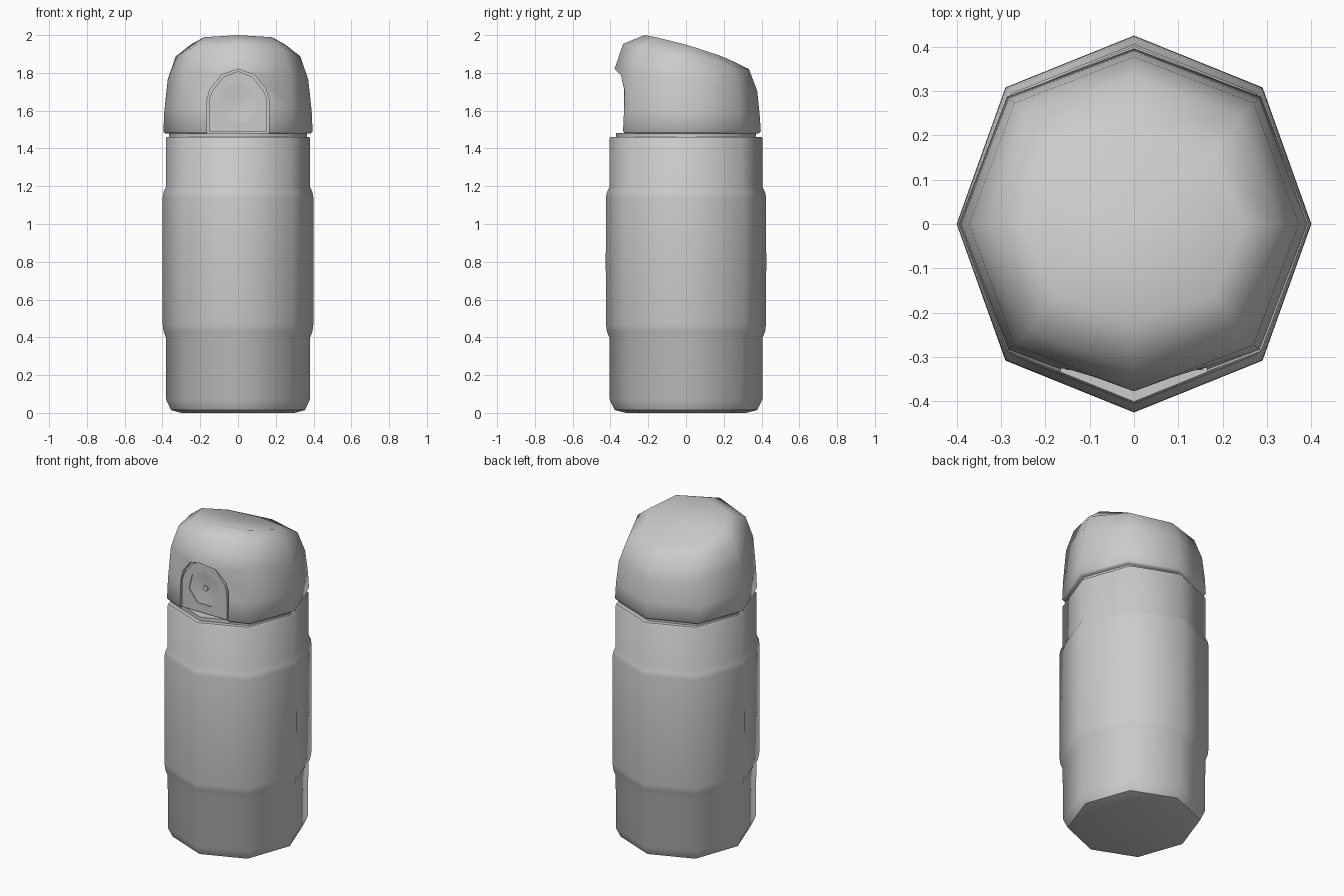
import bpy, bmesh, math

if "Cube" in bpy.data.objects:
    bpy.data.objects.remove(bpy.data.objects["Cube"])


def loft(name, rings, poke_end=False):
    """Skin a stack of equal-length point rings and cap both ends."""
    bm = bmesh.new()
    loops = [[bm.verts.new(p) for p in ring] for ring in rings]
    n = len(loops[0])
    for a, b in zip(loops, loops[1:]):
        for i in range(n):
            j = (i + 1) % n
            bm.faces.new((a[i], a[j], b[j], b[i]))
    bm.faces.new(loops[0])
    end = bm.faces.new(loops[-1])
    if poke_end:
        bmesh.ops.poke(bm, faces=[end])
    bmesh.ops.recalc_face_normals(bm, faces=bm.faces[:])
    mesh = bpy.data.meshes.new(name)
    bm.to_mesh(mesh)
    bm.free()
    ob = bpy.data.objects.new(name, mesh)
    bpy.context.collection.objects.link(ob)
    return ob


def activate(ob):
    bpy.ops.object.select_all(action='DESELECT')
    ob.select_set(True)
    bpy.context.view_layer.objects.active = ob


def cut(ob, cutter):
    mod = ob.modifiers.new("cut", 'BOOLEAN')
    mod.operation = 'DIFFERENCE'
    mod.solver = 'EXACT'
    mod.object = cutter
    activate(ob)
    bpy.ops.object.modifier_apply(modifier=mod.name)
    bpy.data.objects.remove(cutter)


def smooth(ob, degrees):
    activate(ob)
    bpy.ops.object.shade_smooth_by_angle(angle=math.radians(degrees))


def octagon(rx, ry, z, slope=0.0, curve=0.0):
    """Eight-sided ring, optionally tilted and bowed along y."""
    ring = []
    for i in range(8):
        a = i * math.pi / 4
        k = 1.025 if i % 2 else 1.0
        y = ry * k * math.sin(a)
        ring.append((rx * k * math.cos(a), y, z + slope * y + curve * y * y))
    return ring


def arch(y, inset=0.0, bottom=1.40):
    half = [(0.165, bottom), (0.164, 1.66), (0.147, 1.715), (0.087, 1.79)]
    pts = [(x - inset, z - (inset if z > 1.7 else 0)) for x, z in half]
    outline = pts + [(0, 1.82 - inset)] + [(-x, z) for x, z in reversed(pts)]
    return [(x, y, z) for x, z in outline]


def heptagon(r, y):
    return [(r * math.sin(i * math.tau / 7), y, 1.64 + r * math.cos(i * math.tau / 7))
            for i in range(7)]


# bottle body with the thicker grip band
profile = [(0.30, 0.0), (0.355, 0.015), (0.38, 0.07), (0.382, 0.40), (0.394, 0.43),
           (0.399, 0.47), (0.40, 0.80), (0.399, 1.14), (0.394, 1.17), (0.382, 1.195),
           (0.382, 1.453), (0.377, 1.46), (0.355, 1.46)]
body = loft("bottle_body", [octagon(r, r * 1.0625, z) for r, z in profile])
smooth(body, 50)

# neck between body and lid
neck = loft("neck", [octagon(0.365, 0.37, z) for z in (1.455, 1.482)])
smooth(neck, 50)

# slanted domed lid
lid = loft("lid", [
    octagon(0.385, 0.387, 1.48),
    octagon(0.395, 0.396, 1.49),
    octagon(0.39, 0.39, 1.60, -0.05),
    octagon(0.372, 0.377, 1.765, -0.16),
    octagon(0.33, 0.333, 1.887, -0.20),
    octagon(0.25, 0.22, 1.95, -0.284, -0.26),
], poke_end=True)
cut(lid, loft("recess_cutter", [arch(-0.6), arch(-0.30)]))
smooth(lid, 50)

# arched button panel with a shallow dish
panel = loft("button_panel", [arch(-0.329, 0.011, 1.49), arch(-0.295, 0.011, 1.49)])
cut(panel, loft("dish_cutter", [heptagon(0.108, -0.34), heptagon(0.108, -0.324),
                                heptagon(0.01, -0.314)]))
smooth(panel, 30)

# small pin in the middle of the dish
pin = loft("button_pin", [heptagon(0.018, -0.322), heptagon(0.018, -0.305)])
smooth(pin, 60)
